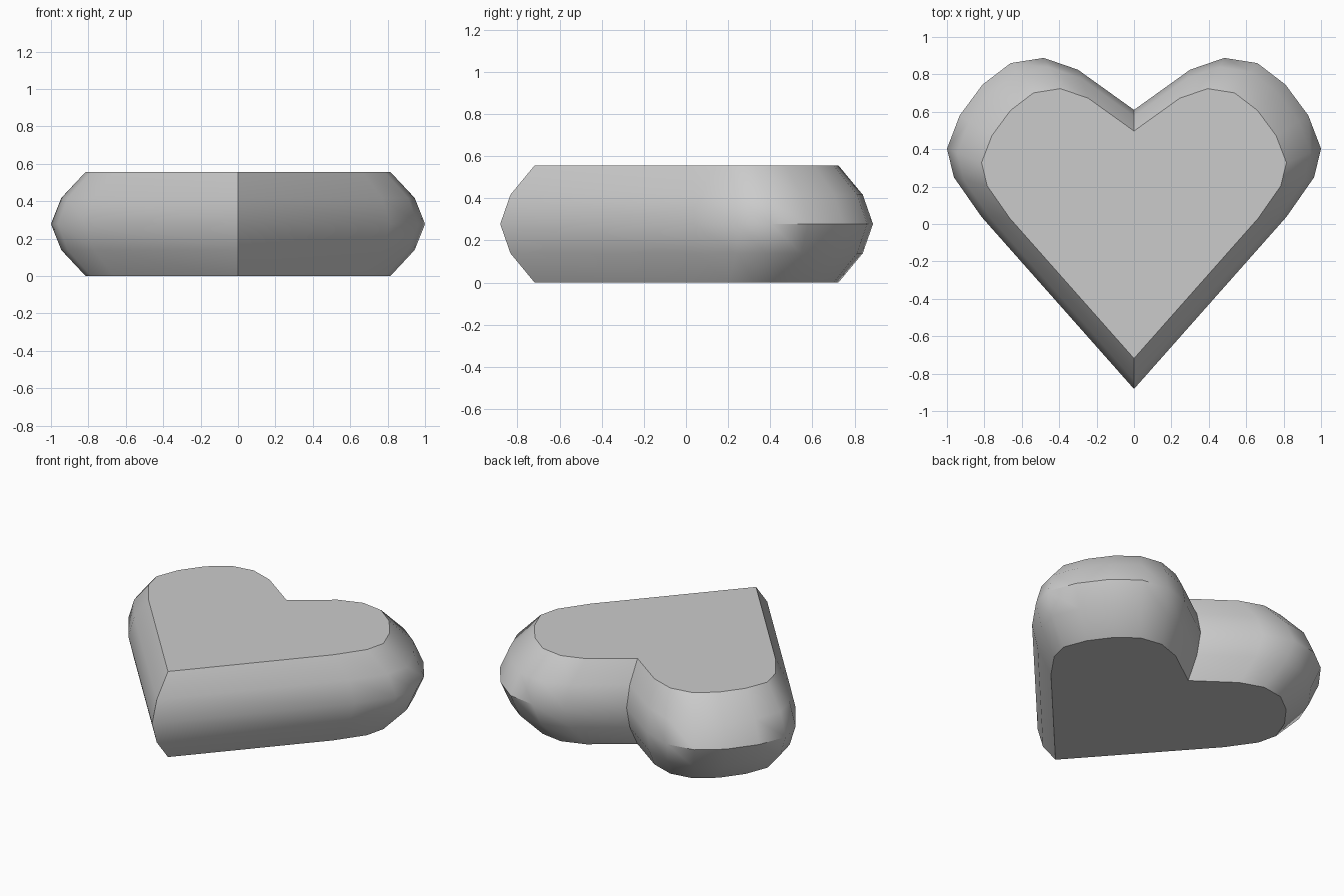
import bpy, bmesh, math

if "Cube" in bpy.data.objects:
    bpy.data.objects.remove(bpy.data.objects["Cube"])

# Right half of the heart outline, from the top notch to the bottom tip
half = [(0, 0.61), (0.30, 0.825), (0.483, 0.888), (0.66, 0.86), (0.81, 0.745),
        (0.932, 0.58), (1.0, 0.403), (0.963, 0.25), (0.815, 0.038), (0, -0.882)]
outline = half + [(-x, y) for x, y in reversed(half[1:-1])]

# Rounded side profile: (outline scale, height)
profile = [(0.815, 0.0), (0.945, 0.139), (1.0, 0.278), (0.945, 0.417), (0.815, 0.556)]

bm = bmesh.new()
rings = [[bm.verts.new((x * s, y * s, z)) for x, y in outline] for s, z in profile]

# Side walls between rings
n = len(outline)
for low, high in zip(rings, rings[1:]):
    for i in range(n):
        j = (i + 1) % n
        bm.faces.new((low[i], low[j], high[j], high[i]))

# Flat bottom and top
bm.faces.new(rings[0])
bm.faces.new(rings[-1])
bmesh.ops.recalc_face_normals(bm, faces=bm.faces)

mesh = bpy.data.meshes.new("heart")
bm.to_mesh(mesh)
bm.free()
heart = bpy.data.objects.new("heart", mesh)
bpy.context.collection.objects.link(heart)

# Smooth sides, crisp rim and tip
bpy.context.view_layer.objects.active = heart
heart.select_set(True)
bpy.ops.object.shade_smooth_by_angle(angle=math.radians(39))
